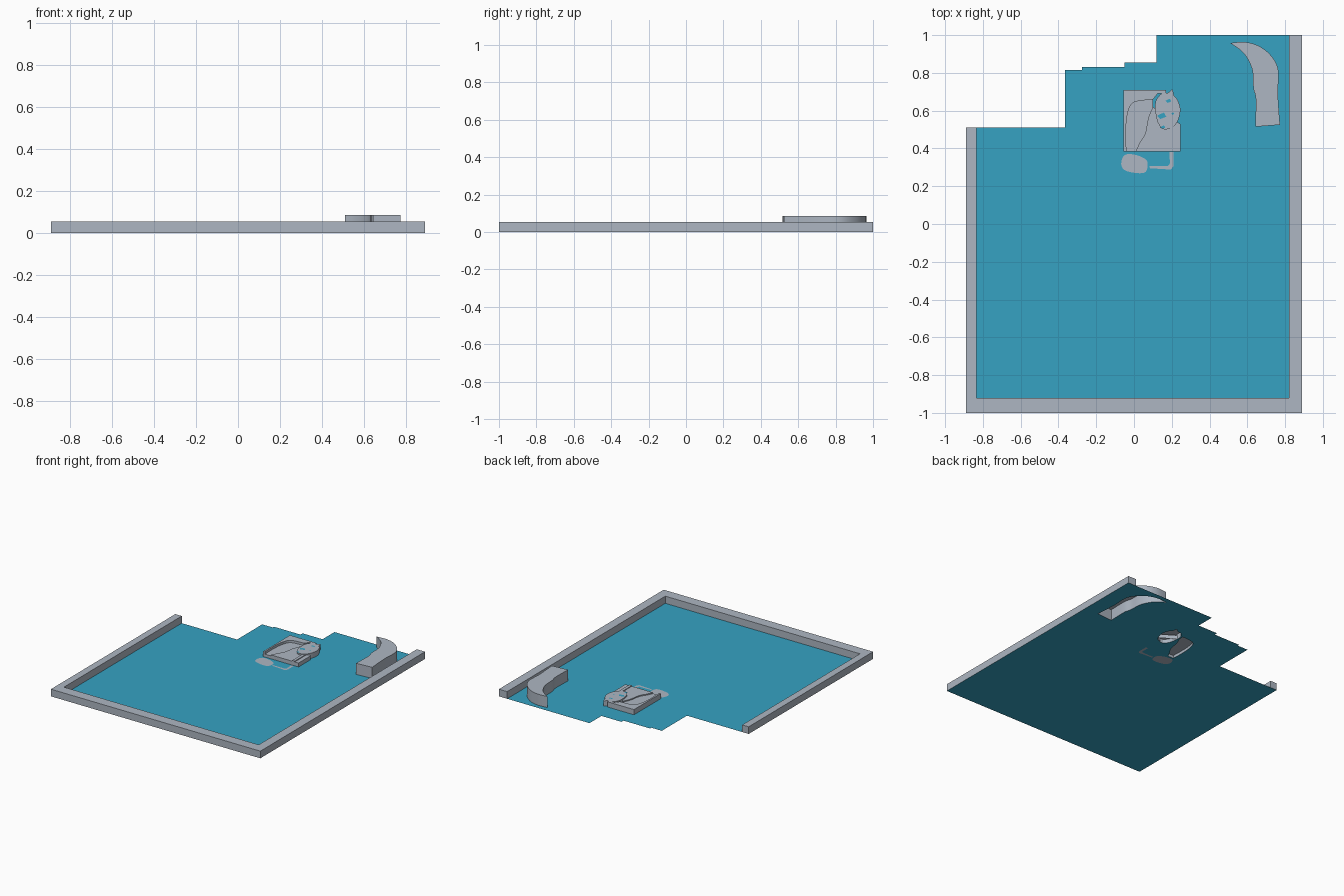
import bpy, bmesh
from mathutils import Vector

if "Cube" in bpy.data.objects:
    bpy.data.objects.remove(bpy.data.objects["Cube"])


def material(name, rgb):
    m = bpy.data.materials.new(name)
    m.diffuse_color = (*rgb, 1)
    m.use_nodes = True
    m.node_tree.nodes["Principled BSDF"].inputs["Base Color"].default_value = m.diffuse_color
    return m


GREY = material("stone grey", (0.42, 0.47, 0.54))
BLUE = material("water blue", (0.037, 0.36, 0.54))


def ccw(pts):
    area = sum(a[0] * b[1] - b[0] * a[1] for a, b in zip(pts, pts[1:] + pts[:1]))
    return pts if area > 0 else pts[::-1]


def spline(pts, n=4, closed=False):
    """Smooth line through the points."""
    p = [Vector(q) for q in pts]
    p = [p[-1]] + p + [p[0], p[1]] if closed else [p[0]] + p + [p[-1]]
    out = []
    for a, b, c, d in zip(p, p[1:], p[2:], p[3:]):
        for i in range(n):
            t = i / n
            q = 0.5 * (2 * b + (c - a) * t + (2 * a - 5 * b + 4 * c - d) * t * t
                       + (3 * b - a - 3 * c + d) * t ** 3)
            out.append((q.x, q.y))
    if not closed:
        out.append(tuple(pts[-1]))
    return out


def finish(bm, name, mat):
    me = bpy.data.meshes.new(name)
    bm.to_mesh(me)
    bm.free()
    me.materials.append(mat)
    ob = bpy.data.objects.new(name, me)
    bpy.context.collection.objects.link(ob)
    return ob


def sheet(name, outline, mat, z=0, holes=()):
    """Flat face with cut-outs."""
    bm = bmesh.new()
    for loop in [outline, *holes]:
        vs = [bm.verts.new((x, y, z)) for x, y in loop]
        for a, b in zip(vs, vs[1:] + vs[:1]):
            bm.edges.new((a, b))
    bmesh.ops.triangle_fill(bm, edges=bm.edges[:], use_beauty=True, normal=(0, 0, 1))
    for f in bm.faces:
        f.normal_update()
        if f.normal.z < 0:
            f.normal_flip()
    return finish(bm, name, mat)


def raised(name, outline, top, mat=GREY, base=0):
    """Outline pulled up from the sheet, open underneath."""
    pts = ccw(outline)
    bm = bmesh.new()
    lo = [bm.verts.new((x, y, base)) for x, y in pts]
    hi = [bm.verts.new((x, y, top)) for x, y in pts]
    n = len(pts)
    for i in range(n):
        j = (i + 1) % n
        bm.faces.new((lo[i], lo[j], hi[j], hi[i]))
    bm.faces.new(hi)
    return finish(bm, name, mat)


# Curved block near the back right corner
slide = (spline([(0.773, 0.525), (0.762, 0.69), (0.765, 0.81), (0.735, 0.88),
                 (0.67, 0.938), (0.59, 0.963), (0.508, 0.958)])
         + spline([(0.508, 0.958), (0.58, 0.905), (0.625, 0.82), (0.632, 0.72),
                   (0.645, 0.66), (0.642, 0.515)])[1:])
slide_ob = raised("curved_block", slide, 0.085)

# Relief panel: frame, recessed body, lower panel, head, leg
arch = spline([(-0.04, 0.385), (-0.043, 0.5), (-0.03, 0.6), (0.005, 0.647), (0.1, 0.658)], 3)
raised("relief_frame", arch + [(0.125, 0.69), (0.17, 0.69), (0.17, 0.71),
                               (-0.055, 0.71), (-0.055, 0.385)], 0.04)
inner = spline([(0.1, 0.62), (0.075, 0.56), (0.06, 0.48), (0.03, 0.43), (0.01, 0.385)], 3)
body = arch + inner
raised("relief_body", body, 0.022)
raised("relief_lower_panel", inner + [(0.245, 0.385), (0.245, 0.53), (0.13, 0.6)], 0.03)

head = spline([(0.115, 0.65), (0.113, 0.6), (0.125, 0.54), (0.155, 0.502), (0.2, 0.51),
               (0.232, 0.545), (0.246, 0.605), (0.232, 0.655), (0.212, 0.68),
               (0.203, 0.713), (0.18, 0.695), (0.145, 0.69)], 3, True)
raised("relief_head", head, 0.04)
raised("relief_leg", [(0.19, 0.385), (0.212, 0.385), (0.212, 0.515), (0.19, 0.515)], 0.036)

# Blue face openings on the head
for i, (x, y, w, h) in enumerate([(0.147, 0.573, 0.024, 0.017), (0.182, 0.652, 0.015, 0.011),
                                  (0.152, 0.513, 0.014, 0.009), (0.205, 0.585, 0.007, 0.007)]):
    sheet(f"face_opening_{i + 1}",
          [(x - w, y), (x - w / 3, y - h), (x + w, y - h / 3), (x + w / 2, y + h), (x - w / 3, y + h / 2)],
          BLUE, 0.0412)

# Flush grey patches below the panel
foot = spline([(-0.068, 0.32), (-0.05, 0.365), (0.0, 0.368), (0.05, 0.35), (0.072, 0.325),
               (0.062, 0.275), (0.01, 0.27), (-0.05, 0.285)], 3, True)
hook = [(0.188, 0.38), (0.208, 0.38), (0.208, 0.305), (0.195, 0.288), (0.085, 0.295),
        (0.08, 0.308), (0.18, 0.308), (0.19, 0.32)]
sheet("flush_foot", foot, GREY)
sheet("flush_hook", hook, GREY)

# Stepped floor sheet with openings under the raised parts
floor = [(-0.89, -1), (0.89, -1), (0.89, 1), (0.12, 1), (0.12, 0.855), (-0.05, 0.855),
         (-0.05, 0.83), (-0.275, 0.83), (-0.275, 0.815), (-0.365, 0.815),
         (-0.365, 0.51), (-0.89, 0.51)]
sheet("floor", floor, BLUE, 0, [slide, body, head, foot, hook])

# Border wall on three sides
raised("border_wall", [(-0.89, -1), (0.89, -1), (0.89, 1), (0.82, 1), (0.82, -0.92),
                       (-0.835, -0.92), (-0.835, 0.51), (-0.89, 0.51)], 0.055)

# Smooth the curved block's sides
bpy.ops.object.select_all(action='DESELECT')
slide_ob.select_set(True)
bpy.context.view_layer.objects.active = slide_ob
bpy.ops.object.shade_smooth_by_angle()
